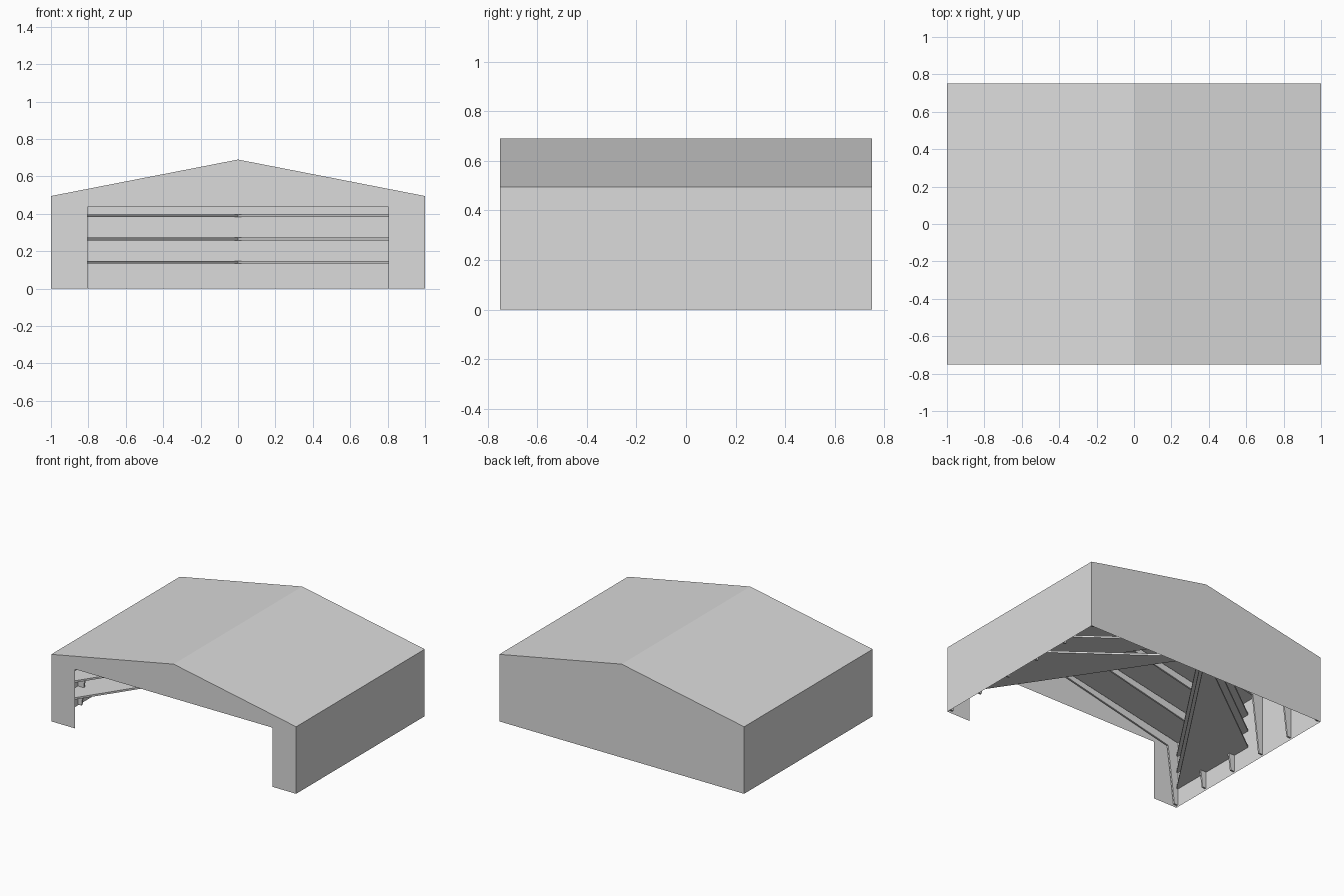
import bpy

if "Cube" in bpy.data.objects:
    bpy.data.objects.remove(bpy.data.objects["Cube"])

# Single flat grey
grey = bpy.data.materials.new("light_grey")
grey.diffuse_color = (0.71, 0.71, 0.71, 1)
grey.use_nodes = True
grey.node_tree.nodes["Principled BSDF"].inputs["Base Color"].default_value = grey.diffuse_color

W, D, EAVE, RIDGE = 1.0, 0.75, 0.495, 0.69


def make(name, verts, faces):
    mesh = bpy.data.meshes.new(name)
    mesh.from_pydata(verts, [], faces)
    mesh.materials.append(grey)
    obj = bpy.data.objects.new(name, mesh)
    bpy.context.collection.objects.link(obj)
    return obj


def extrude(name, lower, upper):
    """Closed solid between two matching outlines."""
    n = len(lower)
    faces = [list(range(n))[::-1], list(range(n, 2 * n))]
    faces += [[i, (i + 1) % n, n + (i + 1) % n, n + i] for i in range(n)]
    return make(name, lower + upper, faces)


def outline(y, pts):
    return [(x, y, z) for x, z in pts]


gable = [(-W, 0), (W, 0), (W, EAVE), (0, RIDGE), (-W, EAVE)]
portal = [(-W, 0), (-0.805, 0), (-0.805, 0.437), (0.805, 0.437), (0.805, 0),
          (W, 0), (W, EAVE), (0, RIDGE), (-W, EAVE)]

# Thin shell: front wall with its wide doorway, solid back wall
make("front_wall", outline(-D, portal), [list(range(9))])
make("back_wall", outline(D, gable), [[4, 3, 2, 1, 0]])

# Side walls and roof slopes
for side, s in (("left", -1), ("right", 1)):
    order = [0, 1, 2, 3] if s > 0 else [3, 2, 1, 0]
    make(side + "_wall", [(s * W, -D, 0), (s * W, D, 0),
                          (s * W, D, EAVE), (s * W, -D, EAVE)], [order])
    make(side + "_roof", [(s * W, -D, EAVE), (s * W, D, EAVE),
                          (0, D, RIDGE), (0, -D, RIDGE)], [order])

# Six tapered portal frames: columns narrow at the foot, rafters under the roof
for i in range(6):
    y = -0.735 + i * 0.294
    for side, s in (("left", -1), ("right", 1)):
        column = [(s * 0.995, 0.01), (s * 0.965, 0.01),
                  (s * 0.91, 0.44), (s * 0.91, 0.505), (s * 0.995, 0.488)]
        rafter = [(s * 0.91, 0.44), (s * 0.91, 0.505),
                  (0, 0.683), (0, 0.645)]
        for part, pts in (("column", column), ("rafter", rafter)):
            extrude(f"{side}_{part}_{i + 1}", outline(y - 0.006, pts),
                    outline(y + 0.006, pts))

# Three levels of thin triangular decks running from each side to the back
for level, z in enumerate((0.14, 0.265, 0.39)):
    for side, s in (("left", -1), ("right", 1)):
        tri = [(s * 0.995, -0.745), (s * 0.995, 0.0), (0, 0.745)]
        extrude(f"{side}_deck_{level + 1}",
                [(x, y, z - 0.007) for x, y in tri],
                [(x, y, z + 0.007) for x, y in tri])
